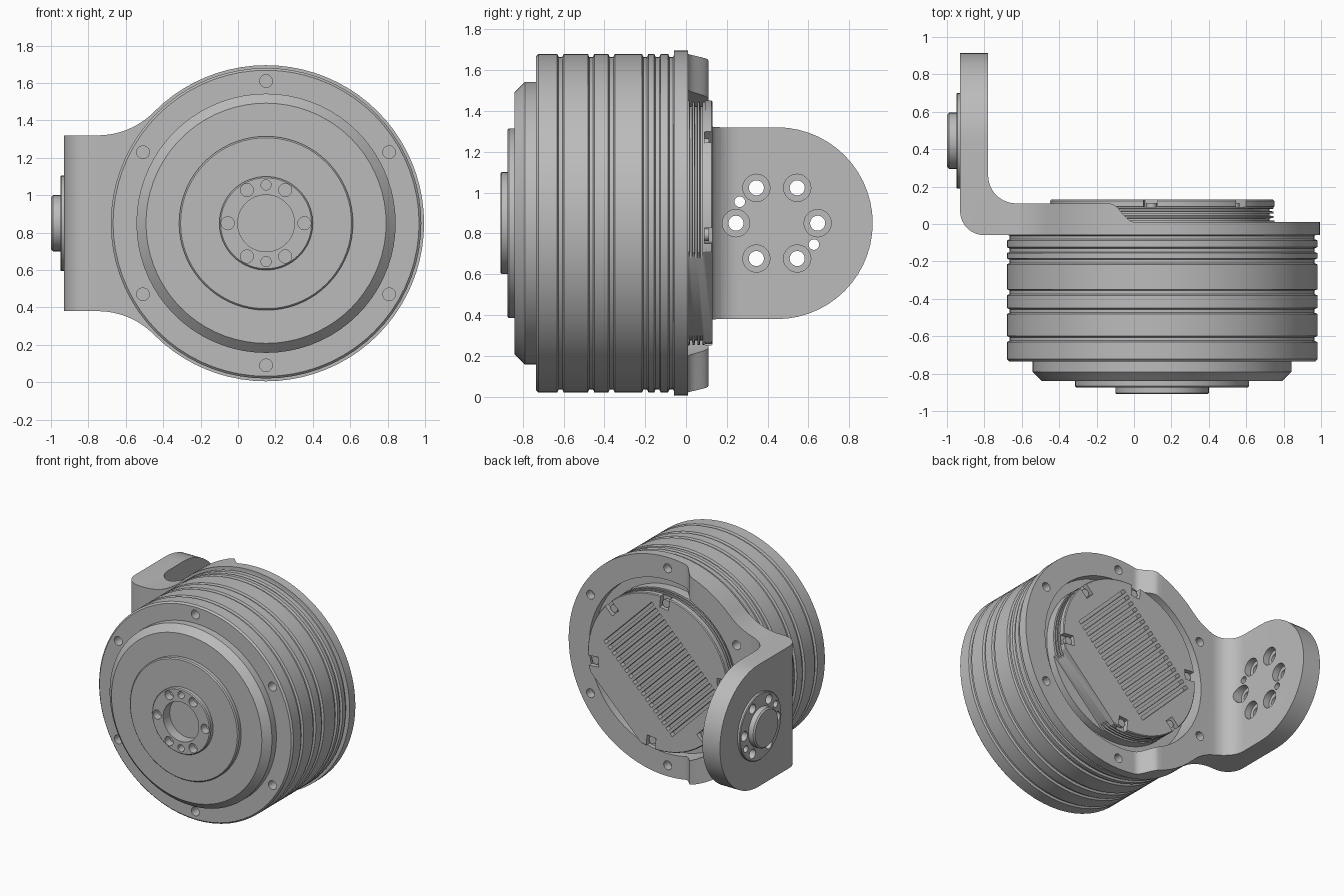
import bpy, bmesh
from math import sin, cos, pi, radians, sqrt, atan2
from mathutils import Matrix, Vector

if "Cube" in bpy.data.objects:
    bpy.data.objects.remove(bpy.data.objects["Cube"])

grey = bpy.data.materials.new("machined_grey")
grey.use_nodes = True
grey.diffuse_color = (0.5, 0.5, 0.5, 1)
grey.node_tree.nodes["Principled BSDF"].inputs["Base Color"].default_value = (0.5, 0.5, 0.5, 1)

CX, CZ = 0.15, 0.85                      # drum axis
ARM_Y = 0.445                            # arm joint centre
TO_Y = Matrix.Translation((CX, 0, CZ)) @ Matrix.Rotation(-pi / 2, 4, 'X')
TO_X = Matrix.Translation((0, ARM_Y, CZ)) @ Matrix.Rotation(pi / 2, 4, 'Y')
SINK = Matrix.Translation((CX, 0, CZ)) @ Matrix.Rotation(-pi / 4, 4, 'Y')


def make(name, bm):
    bmesh.ops.recalc_face_normals(bm, faces=bm.faces)
    mesh = bpy.data.meshes.new(name)
    bm.to_mesh(mesh)
    bm.free()
    mesh.materials.append(grey)
    obj = bpy.data.objects.new(name, mesh)
    bpy.context.collection.objects.link(obj)
    return obj


def lathe(name, profile, frame, steps=64):
    """Revolve (radius, height) points about the frame's local z."""
    bm = bmesh.new()
    vs = [bm.verts.new((r, 0, h)) for r, h in profile]
    es = [bm.edges.new(p) for p in zip(vs, vs[1:])]
    bmesh.ops.spin(bm, geom=vs + es, cent=(0, 0, 0), axis=(0, 0, 1),
                   angle=2 * pi, steps=steps)
    bmesh.ops.remove_doubles(bm, verts=bm.verts, dist=0.0005)
    bm.transform(frame)
    return make(name, bm)


def prism(name, points, direction):
    bm = bmesh.new()
    face = bm.faces.new([bm.verts.new(p) for p in points])
    ext = bmesh.ops.extrude_face_region(bm, geom=[face])
    bmesh.ops.translate(bm, vec=direction,
                        verts=[v for v in ext["geom"] if isinstance(v, bmesh.types.BMVert)])
    return make(name, bm)


def add_rod(bm, frame, x, y, r, lo, hi, seg=20):
    """Cylinder along the frame's local z."""
    m = frame @ Matrix.Translation((x, y, (lo + hi) / 2))
    bmesh.ops.create_cone(bm, cap_ends=True, segments=seg, radius1=r, radius2=r,
                          depth=hi - lo, matrix=m)


def add_box(bm, frame, centre, size):
    m = frame @ Matrix.Translation(centre) @ Matrix.Diagonal((*size, 1))
    bmesh.ops.create_cube(bm, size=1, matrix=m)


def rods(bm, frame, radius, degrees, r, lo, hi):
    for d in degrees:
        a = radians(d)
        add_rod(bm, frame, radius * cos(a), radius * sin(a), r, lo, hi)


def combine(obj, tool, operation='DIFFERENCE'):
    mod = obj.modifiers.new("cut", 'BOOLEAN')
    mod.object, mod.operation, mod.solver = tool, operation, 'EXACT'
    bpy.context.view_layer.objects.active = obj
    bpy.ops.object.modifier_apply(modifier=mod.name)
    bpy.data.objects.remove(tool)


def arc(cx, cy, r, a0, a1, n):
    return [(cx + r * cos(radians(a0 + (a1 - a0) * i / n)),
             cy + r * sin(radians(a0 + (a1 - a0) * i / n))) for i in range(n + 1)]


SIX = range(0, 360, 60)
SIX_UP = range(30, 390, 60)

# Drum: stepped front, rounded edges and six grooves round the side
profile = [(0, -0.91), (0.243, -0.91), (0.25, -0.903), (0.25, -0.875),
           (0.457, -0.875), (0.465, -0.867), (0.465, -0.84),
           (0.642, -0.84), (0.693, -0.79), (0.693, -0.735),
           (0.818, -0.735), (0.83, -0.723)]
for g in (-0.615, -0.465, -0.365, -0.20, -0.14, -0.072):
    profile += [(0.83, g - 0.016), (0.815, g - 0.009), (0.815, g + 0.009), (0.83, g + 0.016)]
profile += [(0.83, -0.055), (0, -0.055)]
drum = lathe("motor_drum", profile, TO_Y, 72)
bm = bmesh.new()
add_rod(bm, TO_Y, 0, 0, 0.152, -1, -0.83, 48)
rods(bm, TO_Y, 0.205, SIX, 0.035, -1, -0.85)
rods(bm, TO_Y, 0.205, (90, 270), 0.027, -1, -0.85)
rods(bm, TO_Y, 0.76, SIX_UP, 0.034, -0.8, -0.66)
combine(drum, make("drum_holes", bm))

# Bracket: front outline, L-shaped section and rounded arm end intersected
R, HALF = 0.845, 0.47
fx = -0.75
dx = CX - fx
fr = (dx * dx + HALF * HALF - R * R) / (2 * (R - HALF))
t = atan2(HALF + fr, dx)
upper = arc(fx, HALF + fr, fr, -90, -t * 180 / pi, 12)
ring = arc(CX, 0, R, 180 - t * 180 / pi, -180 + t * 180 / pi, 60)
outline = [(-1, HALF)] + upper + ring[1:-1] + [(x, -z) for x, z in upper[::-1]] + [(-1, -HALF)]
bracket = prism("mounting_bracket", [(x, -0.06, z + CZ) for x, z in outline], (0, 1.1, 0))

ramp = [(-0.13 + 0.13 * i / 8, 0.06 + 0.05 * cos(pi * i / 8)) for i in range(9)]
section = (arc(-0.80, 0.07, 0.13, 180, 270, 10) + [(1.1, -0.06), (1.1, 0.01)] + ramp[::-1]
           + arc(-0.63, 0.26, 0.15, 270, 180, 10) + [(-0.78, 1), (-0.93, 1)])
combine(bracket, prism("bracket_section", [(x, y, -0.2) for x, y in section], (0, 0, 2.2)),
        'INTERSECT')
end = [(-0.2, -0.2)] + [(ARM_Y, -0.2)] + arc(ARM_Y, CZ, HALF, -90, 90, 28) + [(ARM_Y, 2), (-0.2, 2)]
combine(bracket, prism("arm_end", [(-1.2, y, z) for y, z in end], (2.5, 0, 0)), 'INTERSECT')

# Bracket bore, ring screw holes and arm holes
bm = bmesh.new()
add_rod(bm, TO_Y, 0, 0, 0.67, -0.2, 0.3, 64)
rods(bm, TO_Y, 0.76, SIX_UP, 0.034, -0.2, 0.3)
rods(bm, TO_X, 0.2, SIX_UP, 0.037, -1.1, -0.7)
rods(bm, TO_X, 0.21, (60, 240), 0.026, -1.1, -0.7)
combine(bracket, make("bracket_holes", bm))
bm = bmesh.new()
rods(bm, TO_X, 0.2, SIX_UP, 0.067, -0.83, -0.7)
combine(bracket, make("counterbores", bm))

# Output flange on the outside of the arm
flange = lathe("arm_flange", [(0, -1), (0.14, -1), (0.15, -0.99), (0.15, -0.95),
                              (0.25, -0.95), (0.255, -0.945), (0.255, -0.925),
                              (0, -0.925)], TO_X, 48)
bm = bmesh.new()
rods(bm, TO_X, 0.2, SIX_UP, 0.037, -1.1, -0.8)
rods(bm, TO_X, 0.21, (60, 240), 0.026, -1.1, -0.8)
combine(flange, make("flange_holes", bm))

# Rear cap with ridged side
cap_profile = [(0, -0.06), (0.6, -0.06), (0.6, 0.018)]
for y in (0.02, 0.045, 0.07):
    cap_profile += [(0.575, y), (0.575, y + 0.01), (0.597, y + 0.012), (0.597, y + 0.022)]
cap_profile += [(0.6, 0.093), (0.6, 0.124), (0.594, 0.13), (0, 0.13)]
cap = lathe("rear_cap", cap_profile, TO_Y)

# Cable flat, cooling grooves and screw slots cut into the cap
bm = bmesh.new()
add_box(bm, SINK, (0, 0.2, -0.71), (1.4, 0.4, 0.4))
for i in range(17):
    add_box(bm, SINK, ((i - 8) * 0.05, 0.15, 0.05), (0.026, 0.12, 0.58))
combine(cap, make("cooling_grooves", bm))
bm = bmesh.new()
screws = bmesh.new()
for d in (0, 51, -51, 180, 129, 231):
    turn = SINK @ Matrix.Rotation(radians(d), 4, 'Y')
    add_box(bm, turn, (0.575, 0.13, 0), (0.13, 0.08, 0.076))
    upright = turn @ Matrix.Rotation(-pi / 2, 4, 'X')
    add_rod(screws, upright, 0.545, 0, 0.03, 0.07, 0.112)
combine(cap, make("screw_slots", bm))
make("cap_screws", screws)

# Smooth curved walls, keep machined edges crisp
for obj in bpy.context.scene.objects:
    obj.select_set(obj.type == 'MESH')
bpy.context.view_layer.objects.active = drum
bpy.ops.object.shade_smooth_by_angle(angle=radians(30))
